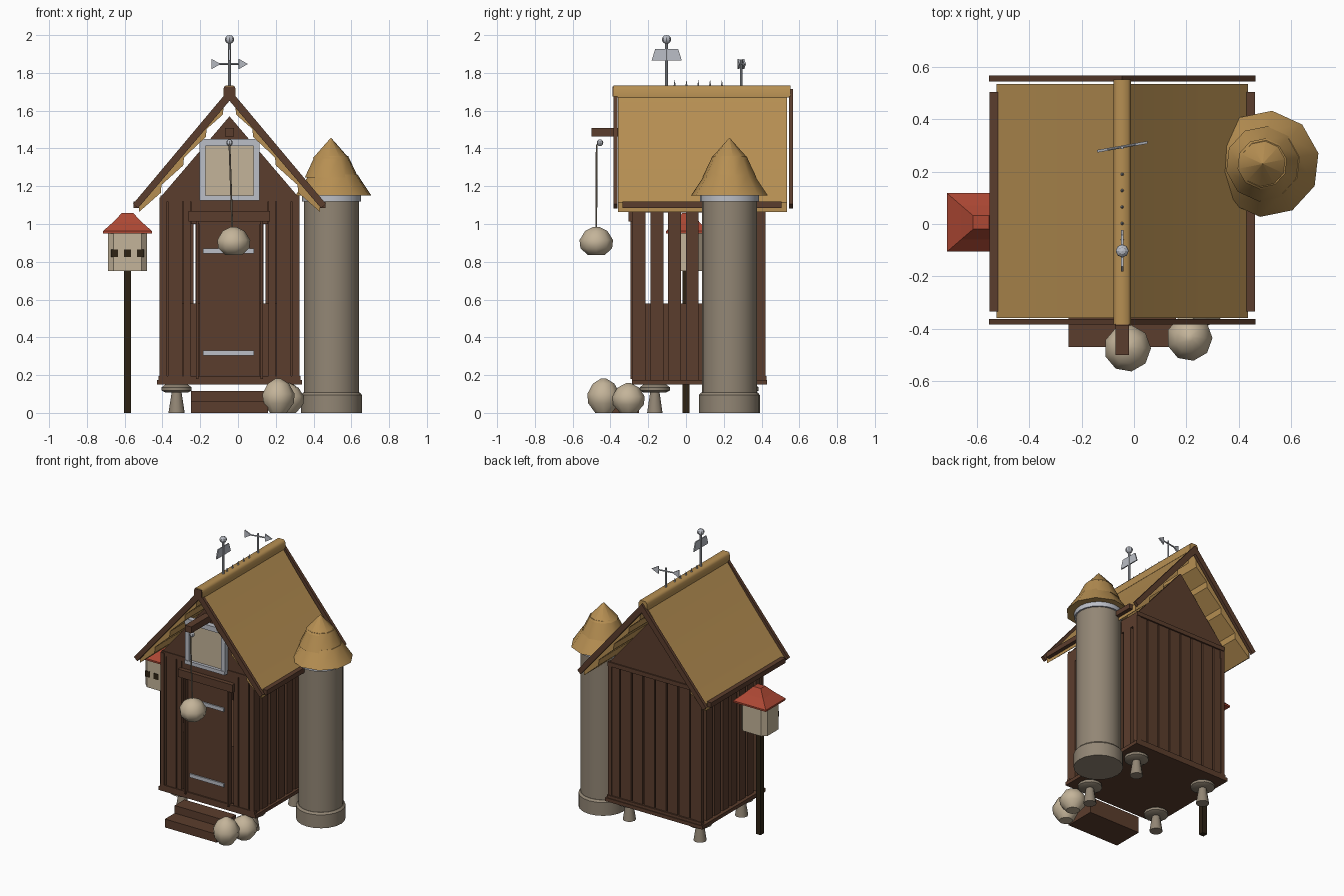
import bpy, bmesh, math
from mathutils import Vector, Matrix

if "Cube" in bpy.data.objects:
    bpy.data.objects.remove(bpy.data.objects["Cube"])


def mat(name, r, g, b):
    m = bpy.data.materials.new(name)
    m.diffuse_color = (r, g, b, 1)
    m.use_nodes = True
    m.node_tree.nodes["Principled BSDF"].inputs["Base Color"].default_value = m.diffuse_color
    return m


THATCH = mat("thatch", .47, .275, .085)
WOOD = mat("brown wood", .105, .047, .026)
STONE = mat("stone", .29, .24, .178)
CREAM = mat("cream", .55, .455, .32)
RED = mat("red tile", .42, .065, .034)
METAL = mat("pale metal", .50, .52, .57)
DARK = mat("dark post", .026, .016, .007)

CX, CY = -.045, .07      # centre of the hut


def finish(bm, name, m, smooth=None):
    bmesh.ops.recalc_face_normals(bm, faces=bm.faces)
    me = bpy.data.meshes.new(name)
    bm.to_mesh(me)
    bm.free()
    ob = bpy.data.objects.new(name, me)
    bpy.context.collection.objects.link(ob)
    me.materials.append(m)
    if smooth:
        for o in bpy.context.selected_objects:
            o.select_set(False)
        ob.select_set(True)
        bpy.context.view_layer.objects.active = ob
        bpy.ops.object.shade_smooth_by_angle(angle=math.radians(smooth))
    return ob


def box(name, x, y, z, m):
    bm = bmesh.new()
    size = Vector((x[1] - x[0], y[1] - y[0], z[1] - z[0]))
    mid = Vector((x[0] + x[1], y[0] + y[1], z[0] + z[1])) / 2
    bmesh.ops.create_cube(bm, size=1, matrix=Matrix.Translation(mid) @ Matrix.Diagonal((*size, 1)))
    return finish(bm, name, m)


def prism(name, pts, lo, hi, m, axis="y", smooth=None):
    """Extrude a profile: (x,z) along y, (y,z) along x or (x,y) along z."""
    place = {"y": lambda a, b, t: (a, t, b), "x": lambda a, b, t: (t, a, b),
             "z": lambda a, b, t: (a, b, t)}[axis]
    bm = bmesh.new()
    ends = [[bm.verts.new(place(a, b, t)) for a, b in pts] for t in (lo, hi)]
    for e in ends:
        bm.faces.new(e)
    for i in range(len(pts)):
        j = (i + 1) % len(pts)
        bm.faces.new((ends[0][i], ends[0][j], ends[1][j], ends[1][i]))
    return finish(bm, name, m, smooth)


def lathe(name, prof, x, y, m, n=16, smooth=None, turn=0.0, sy=1.0):
    """Stack rings of (radius, z) around a vertical axis."""
    bm = bmesh.new()
    rings = [[bm.verts.new((x + r * math.cos(turn + 2 * math.pi * k / n),
                            y + sy * r * math.sin(turn + 2 * math.pi * k / n), z))
              for k in range(n)] for r, z in prof]
    bm.faces.new(rings[0])
    bm.faces.new(rings[-1])
    for a, b in zip(rings, rings[1:]):
        for k in range(n):
            j = (k + 1) % n
            bm.faces.new((a[k], a[j], b[j], b[k]))
    return finish(bm, name, m, smooth)


def rod(name, a, b, r, m, n=8):
    a, b = Vector(a), Vector(b)
    d = b - a
    bm = bmesh.new()
    bmesh.ops.create_cone(bm, cap_ends=True, segments=n, radius1=r, radius2=r, depth=d.length,
                          matrix=Matrix.Translation((a + b) / 2) @ d.to_track_quat("Z", "Y").to_matrix().to_4x4())
    return finish(bm, name, m, 40)


def ball(name, c, r, m, u=10, v=6):
    bm = bmesh.new()
    bmesh.ops.create_uvsphere(bm, u_segments=u, v_segments=v, radius=1,
                              matrix=Matrix.Translation(c) @ Matrix.Diagonal((*r, 1)))
    return finish(bm, name, m)


# floor, inner chest and staddle stones
box("floor", (-.43, .34), (-.285, .43), (.15, .175), WOOD)
box("inner_chest", (-.36, .27), (-.22, .37), (.175, .58), WOOD)
for sx in (-1, 1):
    for sy in (-1, 1):
        x, y = CX + sx * .28, CY + sy * .235
        lathe("staddle_stem", [(.043, 0), (.026, .11)], x, y, STONE, 10, 40)
        lathe("staddle_cap", [(.06, .108), (.08, .118), (.08, .135), (.06, .15)], x, y, STONE, 12, 40)

# corner posts, slatted side and back walls, sill and top rails
for x in (-.40, .31):
    for y in (-.27, .405):
        box("corner_post", (x - .015, x + .015), (y - .015, y + .015), (.175, 1.14), WOOD)
for i in range(8):
    y = -.2475 + i * .0935
    for x in (-.405, .30):
        box("side_slat", (x, x + .022), (y - .034, min(y + .034, .42)), (.175, 1.14), WOOD)
for i in range(8):
    x = -.3685 + i * .0925
    box("back_slat", (x - .041, x + .041), (.395, .415), (.175, 1.14), WOOD)
for y in (-.285, .40):
    box("sill_rail", (-.42, .33), (y, y + .025), (.172, .195), WOOD)
    box("top_rail", (-.41, .325), (y + .005, y + .025), (1.12, 1.15), WOOD)
for x in (-.405, .295):
    box("side_top_rail", (x, x + .025), (-.28, .42), (1.06, 1.15), WOOD)

# front wall planks beside the door
for s in (-1, 1):
    for a, b in ((.207, .243), (.249, .325), (.331, .368)):
        xs = sorted((CX + s * a, CX + s * b))
        box("front_plank", xs, (-.28, -.258), (.175, 1.14), WOOD)
box("front_wall_top", (-.25, .16), (-.275, -.255), (1.0, 1.14), WOOD)

# door with frame, lintel and straps
box("door", (-.205, .117), (-.275, -.25), (.18, 1.0), WOOD)
for s in (-1, 1):
    xs = sorted((CX + s * .163, CX + s * .178))
    box("door_jamb", xs, (-.295, -.26), (.18, 1.02), WOOD)
box("lintel", (-.262, .17), (-.305, -.26), (1.012, 1.068), WOOD)
for z in (.318, .858):
    box("door_strap", (-.185, .085), (-.284, -.274), (z - .013, z + .013), METAL)

# gables
for y in (-.275, .395):
    prism("gable", [(CX - .367, 1.14), (CX + .367, 1.14), (CX, 1.57)], y, y + .022, WOOD)

# attic window
box("window_pane", (-.18, .09), (-.292, -.272), (1.14, 1.43), CREAM)
for x in (-.188, .098):
    box("window_stile", (x - .016, x + .016), (-.31, -.275), (1.13, 1.45), METAL)
for z, h in ((1.138, .013), (1.432, .018)):
    box("window_rail", (-.204, .114), (-.313, -.275), (z - h, z + h), METAL)

# thatch slopes with stepped courses underneath, barge boards and eave boards
xs = [.03, .121, .241, .36, .48]
top = [1.672, 1.553, 1.402, 1.257, 1.113]
for s in (-1, 1):
    under = []
    for i in range(4, 0, -1):
        under += [(xs[i], top[i] - .05), (xs[i - 1] + .004, top[i - 1] - .092)]
    prof = [(CX + s * a, b) for a, b in list(zip(xs, top)) + under]
    prism("thatch_slope", prof, -.36, .535, THATCH, smooth=30)
    barge = [(0, 1.715), (.51, 1.107), (.485, 1.083), (0, 1.652)]
    for y in (-.385, .545):
        prism("barge_board", [(CX + s * a, b) for a, b in barge], y, y + .022, WOOD)
    xe = sorted((CX + s * .475, CX + s * .508))
    box("eave_board", xe, (-.335, .505), (1.085, 1.12), WOOD)

# ridge roll and ridge spikes
prism("ridge_roll", [(CX - .033, 1.67), (CX - .033, 1.715), (CX - .022, 1.732), (CX + .022, 1.732),
                     (CX + .033, 1.715), (CX + .033, 1.67), (CX, 1.70)], -.385, .553, THATCH, smooth=60)
box("ridge_end_block", (CX - .028, CX + .028), (-.388, -.383), (1.675, 1.727), WOOD)
for i in range(5):
    lathe("ridge_spike", [(.007, 1.728), (.0005, 1.762)], CX, -.06 + i * .0625, METAL, 6)

# finial with plate and ball
rod("finial_pole", (CX, -.103, 1.72), (CX, -.103, 1.96), .008, METAL)
prism("finial_plate", [(-.182, 1.865), (-.022, 1.865), (-.042, 1.927), (-.163, 1.927)],
      CX - .004, CX + .004, METAL, "x")
ball("finial_ball", (CX, -.103, 1.977), (.025, .025, .023), METAL, 8, 6)

# arrow weather vane
rod("vane_pole", (CX, .292, 1.72), (CX, .292, 1.87), .006, METAL)
vane = [rod("vane_bar", (-.08, 0, 0), (.06, 0, 0), .005, METAL)]
for x in (-.097, .05):
    vane.append(prism("vane_head", [(x, -.027), (x + .048, 0), (x, .027)], -.005, .005, METAL))
for o in vane:
    o.matrix_world = Matrix.Translation((CX, .295, 1.847)) @ Matrix.Rotation(math.radians(10), 4, "Z")

# hoist beam, rope and sack
box("hoist_beam", (-.07, -.02), (-.50, -.26), (1.462, 1.508), WOOD)
ball("pulley", (CX, -.455, 1.43), (.017, .017, .018), METAL, 8, 6)
rod("rope", (CX, -.473, 1.42), (-.03, -.475, .97), .005, STONE, 6)
lathe("hanging_sack", [(.045, .835), (.085, .872), (.09, .915), (.06, .963), (.015, .985)],
      -.025, -.475, CREAM, 9, 45)

# sacks on the ground
for x, y, h in ((.212, -.436, .182), (.262, -.305, .157)):
    lathe("ground_sack", [(.045, 0), (.083, h * .28), (.088, h * .55), (.058, h * .85), (.014, h)],
          x, y, CREAM, 9, 45)

# entrance steps
box("lower_step", (-.25, .16), (-.47, -.35), (0, .06), WOOD)
box("upper_step", (-.25, .16), (-.36, -.25), (.0, .115), WOOD)

# round tower with layered thatch cap
TX, TY = .495, .23
lathe("tower_base", [(.161, 0), (.161, .095), (.149, .108)], TX, TY, STONE, 20, 40)
lathe("tower_wall", [(.146, .1), (.146, 1.13)], TX, TY, STONE, 20, 40)
lathe("tower_ring", [(.157, 1.12), (.157, 1.152)], TX, TY, METAL, 20, 40)
for prof, dx in (([(.204, 1.152), (.13, 1.262)], .01), ([(.145, 1.245), (.09, 1.36)], 0),
                 ([(.098, 1.348), (.002, 1.455)], -.003)):
    lathe("tower_thatch", prof, TX + dx, TY, THATCH, 10, 40, .2)

# bird house on a post
BX = -.585
box("bird_post", (BX - .019, BX + .019), (-.019, .019), (0, .76), DARK)
a, b, c = .104, .09, .03
prism("bird_box", [(BX + u, v) for u, v in ((-a, c - b), (c - a, -b), (a - c, -b), (a, c - b),
                                            (a, b - c), (a - c, b), (c - a, b), (-a, b - c))],
      .75, .96, CREAM, "z")
q = math.sqrt(2)
lathe("bird_roof", [(.13 * q, .95), (.13 * q, .962), (.076 * q, 1.01), (.03 * q, 1.058)],
      BX, .006, RED, 4, turn=math.pi / 4, sy=.86)
for x in (-.068, 0, .068):
    box("bird_hole", (BX + x - .019, BX + x + .019), (-b - .003, -b + .003), (.825, .866), DARK)
